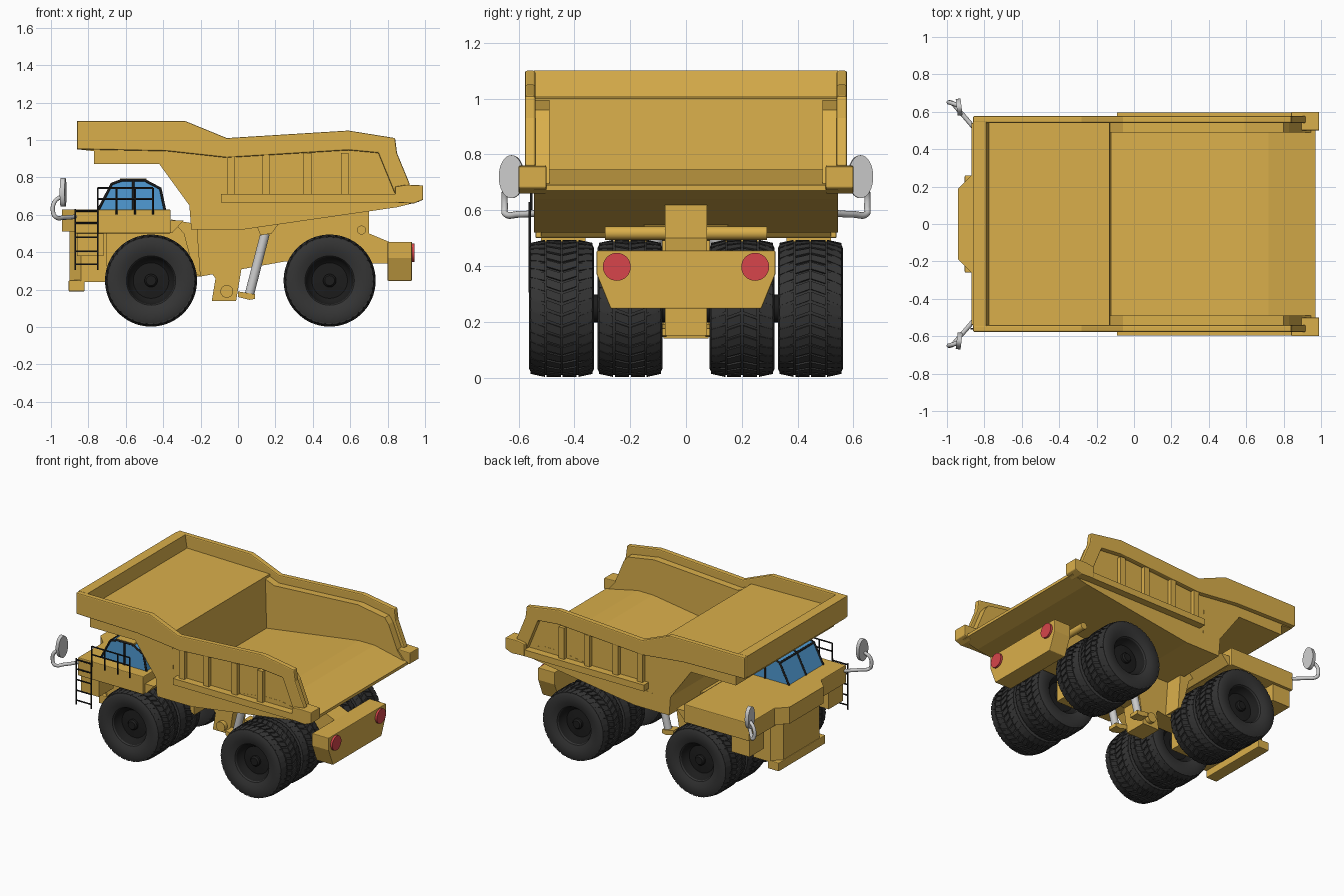
import bpy, bmesh, math
from mathutils import Vector

if "Cube" in bpy.data.objects:
    bpy.data.objects.remove(bpy.data.objects["Cube"])


def material(name, rgb):
    m = bpy.data.materials.new(name)
    m.diffuse_color = (*rgb, 1)
    m.use_nodes = True
    m.node_tree.nodes["Principled BSDF"].inputs["Base Color"].default_value = m.diffuse_color
    return m


YELLOW = material("yellow_paint", (0.70, 0.43, 0.07))
RUBBER = material("rubber", (0.035, 0.035, 0.035))
BLACK = material("black", (0.012, 0.012, 0.012))
GLASS = material("glass", (0.08, 0.33, 0.66))
RED = material("red_lens", (0.68, 0.06, 0.07))


def add(name, bm, mat, bevel=0, smooth=False):
    bmesh.ops.recalc_face_normals(bm, faces=bm.faces)
    me = bpy.data.meshes.new(name)
    bm.to_mesh(me)
    bm.free()
    ob = bpy.data.objects.new(name, me)
    bpy.context.collection.objects.link(ob)
    if mat:
        me.materials.append(mat)
    if bevel:
        b = ob.modifiers.new("bevel", 'BEVEL')
        b.width, b.segments, b.limit_method = bevel, 2, 'ANGLE'
    if smooth:
        bpy.ops.object.select_all(action='DESELECT')
        ob.select_set(True)
        bpy.context.view_layer.objects.active = ob
        bpy.ops.object.shade_smooth_by_angle(angle=math.radians(35))
    return ob


def prism(name, pts, t0, t1, mat=YELLOW, axis='y', bevel=0):
    """Extrude a 2D outline along an axis."""
    place = {'x': lambda a, b, t: (t, a, b), 'y': lambda a, b, t: (a, t, b), 'z': lambda a, b, t: (a, b, t)}[axis]
    bm = bmesh.new()
    rings = [[bm.verts.new(place(a, b, t)) for a, b in pts] for t in (t0, t1)]
    for r in rings:
        bm.faces.new(r)
    n = len(pts)
    for i in range(n):
        j = (i + 1) % n
        bm.faces.new((rings[0][i], rings[0][j], rings[1][j], rings[1][i]))
    return add(name, bm, mat, bevel)


def box(name, x0, x1, y0, y1, z0, z1, mat=YELLOW, bevel=0):
    return prism(name, [(x0, z0), (x1, z0), (x1, z1), (x0, z1)], y0, y1, mat, 'y', bevel)


def rod(name, p, q, r, mat=YELLOW, seg=24):
    p, q = Vector(p), Vector(q)
    bm = bmesh.new()
    bmesh.ops.create_cone(bm, cap_ends=True, segments=seg, radius1=r, radius2=r, depth=(q - p).length)
    rot = Vector((0, 0, 1)).rotation_difference(q - p).to_matrix()
    for v in bm.verts:
        v.co = rot @ v.co + (p + q) / 2
    return add(name, bm, mat, smooth=True)


def tubes(name, paths, r, mat, kind='POLY'):
    cu = bpy.data.curves.new(name, 'CURVE')
    cu.dimensions, cu.bevel_depth, cu.bevel_resolution, cu.use_fill_caps = '3D', r, 2, True
    for path in paths:
        sp = cu.splines.new(kind)
        if kind == 'BEZIER':
            sp.bezier_points.add(len(path) - 1)
            for bp, co in zip(sp.bezier_points, path):
                bp.co, bp.handle_left_type, bp.handle_right_type = co, 'AUTO', 'AUTO'
        else:
            sp.points.add(len(path) - 1)
            for pt, co in zip(sp.points, path):
                pt.co = (*co, 1)
    ob = bpy.data.objects.new(name, cu)
    bpy.context.collection.objects.link(ob)
    if mat:
        cu.materials.append(mat)
    return ob


def lathe(bm, prof, seg=48):
    """Revolve (radius, y) points about the y axis."""
    vs = [bm.verts.new((r, y, 0)) for r, y in prof]
    es = [bm.edges.new(e) for e in zip(vs, vs[1:])]
    bmesh.ops.spin(bm, geom=vs + es, axis=(0, 1, 0), cent=(0, 0, 0), steps=seg, angle=math.tau)
    bmesh.ops.remove_doubles(bm, verts=bm.verts, dist=1e-5)


# Dump body: floor, front wall and canopy in one profile
under = [(0.97, 0.67), (0.85, 0.64), (0.02, 0.52), (-0.25, 0.52), (-0.26, 0.65), (-0.42, 0.87), (-0.77, 0.87),
         (-0.77, 0.94), (-0.86, 0.95)]
prism("dump_floor", under + [(-0.86, 1.1), (-0.79, 1.1), (-0.775, 1.01), (-0.13, 1.0), (-0.12, 0.64),
                             (0.60, 0.745), (0.72, 0.745), (0.97, 0.69)], -0.545, 0.545)
rail = [(-0.86, 1.1), (-0.28, 1.1), (-0.06, 1.01), (0.59, 1.05), (0.84, 1.01), (0.85, 0.93), (0.92, 0.76),
        (0.84, 0.71), (0.75, 0.93), (0.59, 0.945), (-0.06, 0.905), (-0.38, 0.94), (-0.86, 0.95)]
wall = [(0.96, 0.68), (0.85, 0.65), (0.02, 0.53), (-0.24, 0.53), (-0.24, 0.99), (-0.17, 1.0), (-0.06, 0.955),
        (0.59, 0.995), (0.80, 0.96), (0.83, 0.92), (0.90, 0.75)]
for s, side in ((-1, "right"), (1, "left")):
    prism(f"dump_wall_{side}", wall, s * 0.49, s * 0.544)
    prism(f"dump_rail_{side}", rail, s * 0.54, s * 0.577, bevel=0.007)
    box(f"dump_ledge_{side}", -0.09, 0.88, s * 0.53, s * 0.597, 0.665, 0.71)
    prism(f"dump_tail_lip_{side}", [(0.84, 0.75), (0.90, 0.76), (0.99, 0.757), (0.99, 0.68), (0.94, 0.66), (0.84, 0.665)],
          s * 0.5, s * 0.6, bevel=0.005)
    for i, x in enumerate((-0.06, 0.13, 0.35, 0.55)):
        box(f"dump_rib_{side}_{i}", x, x + 0.042, s * 0.53, s * 0.572, 0.7, 0.93)

# Chassis, deck and nose
prism("chassis_beam", [(-0.85, 0.55), (-0.2, 0.55), (0.05, 0.525), (0.70, 0.62), (0.70, 0.50), (0.82, 0.45), (0.82, 0.34),
                       (0.6, 0.34), (0.25, 0.35), (-0.2, 0.27), (-0.85, 0.27)], -0.075, 0.075)
prism("mid_frame", [(-0.36, 0.575), (-0.22, 0.55), (-0.2, 0.27), (-0.235, 0.29), (-0.29, 0.5)], -0.2, 0.2)
box("deck", -0.87, -0.36, -0.54, 0.54, 0.5, 0.627, bevel=0.005)
prism("deck_tail", [(-0.37, 0.57), (-0.29, 0.57), (-0.35, 0.505), (-0.37, 0.505)], -0.52, 0.52)
prism("nose", [(-0.86, -0.27), (-0.94, -0.19), (-0.94, 0.19), (-0.86, 0.27)], 0.51, 0.627, axis='z')
prism("grille_housing", [(-0.7, -0.26), (-0.84, -0.26), (-0.9, -0.2), (-0.9, 0.2), (-0.84, 0.26), (-0.7, 0.26)],
      0.24, 0.52, axis='z')
box("front_bumper", -0.905, -0.82, -0.26, 0.26, 0.19, 0.25, bevel=0.005)
for s, side in ((-1, "right"), (1, "left")):
    box(f"fender_front_{side}", -0.86, -0.72, s * 0.36, s * 0.52, 0.38, 0.51)

# Pivot bracket, pin and lift cylinders
prism("pivot_bracket", [(-0.18, 0.34), (0.03, 0.38), (-0.01, 0.14), (-0.14, 0.14), (-0.12, 0.26)], -0.08, 0.08)
rod("bracket_pin", (-0.06, -0.11, 0.19), (-0.06, 0.11, 0.19), 0.034)
for s, side in ((-1, "right"), (1, "left")):
    rod(f"lift_cylinder_{side}", (0.06, s * 0.11, 0.17), (0.145, s * 0.11, 0.50), 0.025, None)
    prism(f"lift_foot_{side}", [(0.0, 0.19), (0.09, 0.175), (0.09, 0.15), (0.06, 0.145), (0.0, 0.16)], s * 0.07, s * 0.14)
    prism(f"lift_mount_{side}", [(0.1, 0.54), (0.22, 0.555), (0.18, 0.5), (0.12, 0.49)], s * 0.07, s * 0.15)
rod("body_hinge", (0.66, -0.29, 0.518), (0.66, 0.29, 0.518), 0.024)
box("hinge_block", 0.6, 0.70, -0.04, 0.04, 0.45, 0.61)

# Rear box and lights
prism("rear_box", [(-0.32, 0.455), (0.32, 0.455), (0.32, 0.37), (0.27, 0.247), (-0.27, 0.247), (-0.32, 0.37)],
      0.80, 0.93, axis='x', bevel=0.004)
for s in (-1, 1):
    rod(f"tail_light_{s}", (0.92, s * 0.248, 0.397), (0.944, s * 0.248, 0.397), 0.05, RED, 32)

# Tyre with chevron tread, and dished rim
bm = bmesh.new()
half = [(0.125, -0.085), (0.132, -0.1), (0.165, -0.114), (0.215, -0.117), (0.232, -0.109), (0.239, -0.09)]
lathe(bm, half + [(r, -y) for r, y in reversed(half)])
N = 38
for i in range(N):
    for c, (ya, yb) in enumerate(((-0.111, -0.06), (-0.054, -0.003), (0.003, 0.054), (0.06, 0.111))):
        vs = []
        for lift in (0, 1):
            for y, w in ((ya, 0), (ya, 1), (yb, 1), (yb, 0)):
                a = math.tau * (i + 0.76 * w + 0.5 * (c in (1, 2)) + 9 * abs(y)) / N
                r = (0.246 if lift else 0.23) - (0.011 if abs(y) > 0.1 else 0)
                vs.append(bm.verts.new((r * math.cos(a), y, r * math.sin(a))))
        for f in ((0, 1, 2, 3), (4, 5, 6, 7), (0, 1, 5, 4), (1, 2, 6, 5), (2, 3, 7, 6), (3, 0, 4, 7)):
            bm.faces.new([vs[k] for k in f])
tyre = add("tyre_0", bm, RUBBER, smooth=True)
bm = bmesh.new()
lathe(bm, [(0, -0.075), (0.026, -0.075), (0.035, -0.065), (0.035, -0.05), (0.095, -0.045), (0.115, -0.06),
           (0.127, -0.09), (0.127, 0.09), (0.1, 0.06), (0, 0.06)])
rim = add("rim_0", bm, BLACK, smooth=True)
n = 0
for x in (-0.465, 0.49):
    rod(f"axle_{x}", (x, -0.48, 0.248), (x, 0.48, 0.248), 0.05, BLACK)
    box(f"axle_housing_{x}", x - 0.09, x + 0.09, -0.075, 0.075, 0.15, 0.36)
    for y in (-0.446, -0.201, 0.201, 0.446):
        for src in (tyre, rim):
            ob = src if n == 0 else src.copy()
            if n:
                ob.name = src.name[:-1] + str(n)
                bpy.context.collection.objects.link(ob)
            ob.location = (x, y, 0.248)
            ob.rotation_euler.z = math.pi if y > 0 else 0
        n += 1

# Cab: glass shell with dark pillars
cab = [(-0.75, 0.62), (-0.675, 0.765), (-0.62, 0.785), (-0.5, 0.785), (-0.415, 0.74), (-0.39, 0.62)]
prism("cab_glass", cab, -0.46, -0.08, GLASS)
frames = [[(x, y, z) for x, z in cab] for y in (-0.46, -0.27, -0.08)]
frames += [[(x, -0.46, z), (x, -0.08, z)] for x, z in cab]
frames += [[(-0.56, y, 0.62), (-0.56, y, 0.785)] for y in (-0.46, -0.08)]
tubes("cab_pillars", frames, 0.007, BLACK)
box("cab_roof", -0.63, -0.49, -0.46, -0.08, 0.782, 0.794)

# Handrail and ladder
posts = [-0.75, -0.65, -0.55, -0.455]
tubes("handrail", [[(x, -0.555, 0.6), (x, -0.555, 0.742)] for x in posts]
      + [[(-0.75, -0.555, z), (-0.455, -0.555, z)] for z in (0.685, 0.742)], 0.005, BLACK)
tubes("ladder", [[(x, -0.56, 0.305), (x, -0.56, 0.63)] for x in (-0.87, -0.75)]
      + [[(-0.87, -0.56, z), (-0.75, -0.56, z)] for z in (0.335, 0.405, 0.48, 0.555, 0.62)], 0.005, BLACK)

# Mirrors on bent arms
for s, side in ((-1, "right"), (1, "left")):
    tubes(f"mirror_arm_{side}", [[(-0.86, s * 0.52, 0.59), (-0.93, s * 0.60, 0.585), (-0.975, s * 0.648, 0.588),
                                  (-0.988, s * 0.65, 0.61), (-0.98, s * 0.648, 0.67), (-0.94, s * 0.635, 0.70)]],
          0.012, None, 'BEZIER')
    ob = rod(f"mirror_{side}", (-0.013, 0, 0), (0.013, 0, 0), 1, None, 32)
    for v in ob.data.vertices:
        v.co.y *= 0.045
        v.co.z *= 0.077
    ob.location = (-0.935, s * 0.625, 0.72)
    ob.rotation_euler.z = s * 0.12
